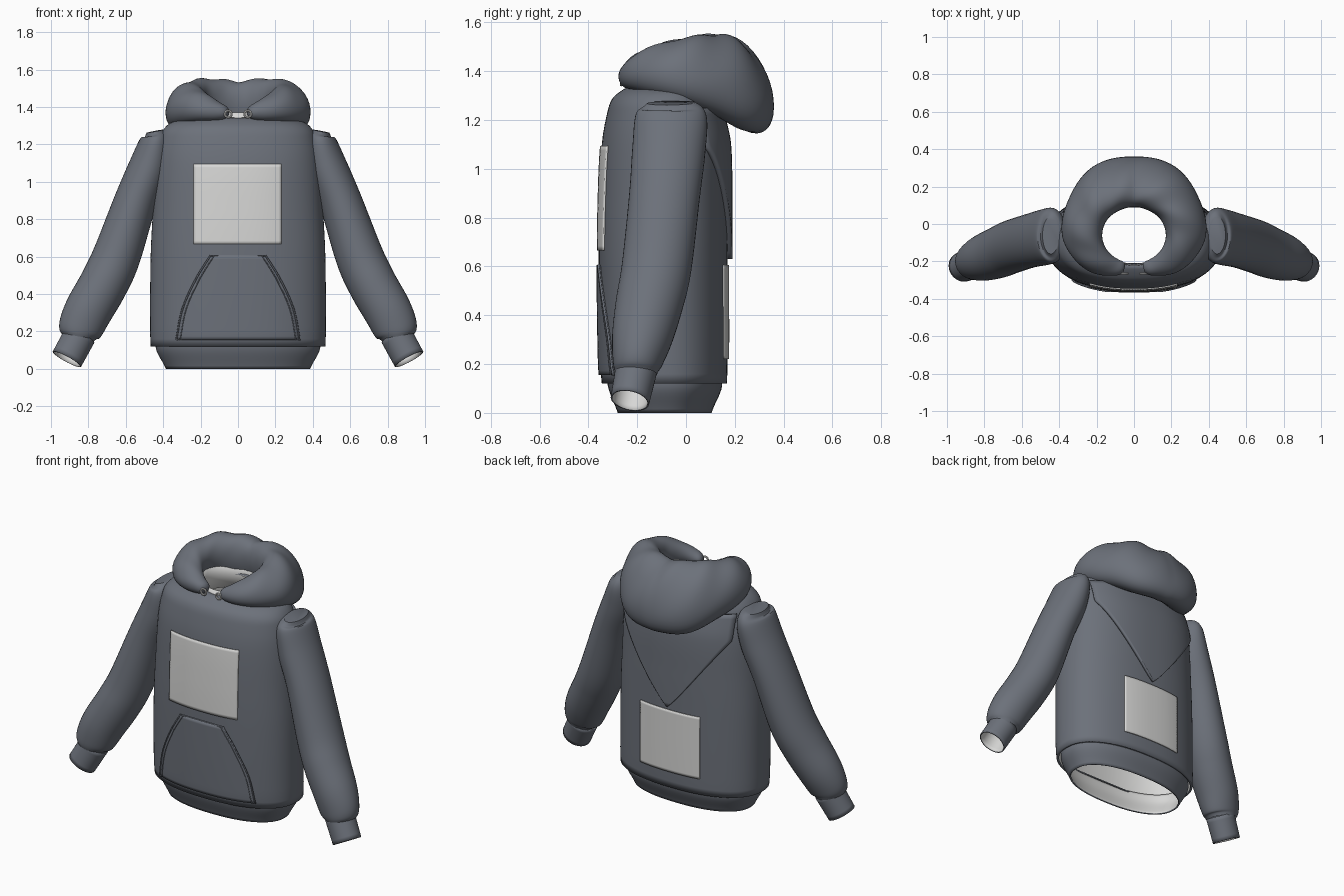
import bpy, bmesh, math
from mathutils import Vector

if "Cube" in bpy.data.objects:
    bpy.data.objects.remove(bpy.data.objects["Cube"])


def make_material(name, rgb):
    m = bpy.data.materials.new(name)
    m.use_nodes = True
    m.diffuse_color = (*rgb, 1)
    m.node_tree.nodes["Principled BSDF"].inputs["Base Color"].default_value = (*rgb, 1)
    return m


FABRIC = make_material("slate fabric", (0.15, 0.165, 0.195))
LIGHT = make_material("light grey", (0.68, 0.68, 0.67))


def smooth_keys(keys, t):
    """Smooth interpolation of rows whose first entry is the parameter."""
    n = len(keys)
    i = max(k for k in range(n - 1) if k == 0 or keys[k][0] <= t)

    def slope(k, c):
        a, b = keys[max(k - 1, 0)], keys[min(k + 1, n - 1)]
        return (b[c] - a[c]) / (b[0] - a[0])

    a, b = keys[i], keys[i + 1]
    h = b[0] - a[0]
    s = min(max((t - a[0]) / h, 0), 1)
    return [(2*s**3 - 3*s**2 + 1) * a[c] + (3*s**2 - 2*s**3) * b[c]
            + h * ((s**3 - 2*s**2 + s) * slope(i, c) + (s**3 - s**2) * slope(i + 1, c))
            for c in range(1, len(a))]


def finish(name, bm, mats, thick=0, mirror=False):
    me = bpy.data.meshes.new(name)
    bm.to_mesh(me)
    bm.free()
    ob = bpy.data.objects.new(name, me)
    bpy.context.collection.objects.link(ob)
    for m in mats:
        me.materials.append(m)
    if thick:
        mod = ob.modifiers.new("thickness", "SOLIDIFY")
        mod.thickness = thick
        mod.offset = -1
        mod.material_offset = len(mats) - 1
    if mirror:
        ob.modifiers.new("mirror", "MIRROR").use_mirror_merge = False
    bpy.ops.object.select_all(action="DESELECT")
    ob.select_set(True)
    bpy.context.view_layer.objects.active = ob
    bpy.ops.object.shade_smooth_by_angle(angle=math.radians(45))
    return ob


def skin(rows, closed=True, caps=(False, False)):
    """Quads between successive rows of points."""
    bm = bmesh.new()
    vs = [[bm.verts.new(p) for p in row] for row in rows]
    n = len(rows[0])
    for a, b in zip(vs, vs[1:]):
        for i in range(n if closed else n - 1):
            j = (i + 1) % n
            bm.faces.new((a[i], a[j], b[j], b[i]))
    if caps[0]:
        bm.faces.new(vs[0][::-1])
    if caps[1]:
        bm.faces.new(vs[-1])
    return bm


def span(a, b, n):
    return [a + (b - a) * i / n for i in range(n + 1)]


# Torso: height, half width, front, back
TORSO = [(0.12, 0.467, -0.345, 0.168), (0.2, 0.47, -0.352, 0.17), (0.6, 0.467, -0.358, 0.17),
         (0.85, 0.455, -0.356, 0.17), (1.1, 0.44, -0.345, 0.165), (1.22, 0.42, -0.325, 0.14),
         (1.29, 0.39, -0.3, 0.12), (1.33, 0.32, -0.25, 0.11), (1.345, 0.19, -0.215, 0.1)]
POWER = 2.3


def oval(hx, front, back, z, n=96):
    cy, hy = (front + back) / 2, (back - front) / 2
    pts = []
    for i in range(n):
        c, s = math.cos(math.tau * i / n), math.sin(math.tau * i / n)
        pts.append((hx * math.copysign(abs(c) ** (2 / POWER), c),
                    cy + hy * math.copysign(abs(s) ** (2 / POWER), s), z))
    return pts


def torso_y(x, z, side):
    hx, f, b = smooth_keys(TORSO, z)
    return (f + b) / 2 + side * (b - f) / 2 * max(0, 1 - abs(x / hx) ** POWER) ** (1 / POWER)


heights = span(0.12, 1.22, 28) + span(1.24, 1.345, 10)
finish("torso", skin([oval(*smooth_keys(TORSO, z), z) for z in heights]), [FABRIC, LIGHT], 0.015)

# Waistband tucked under the torso hem
BAND = [(0, 0.385, -0.28, 0.105), (0.02, 0.395, -0.287, 0.112),
        (0.1, 0.437, -0.318, 0.146), (0.16, 0.44, -0.325, 0.148)]
finish("waistband", skin([oval(*smooth_keys(BAND, z), z) for z in span(0, 0.16, 10)]),
       [FABRIC, LIGHT], 0.01)


# Patches that follow the torso surface
def patch(name, z0, z1, left, right, side, lift, mat, rows=24, cols=32):
    pts = []
    for z in span(z0, z1, rows):
        xs = span(left(z), right(z), cols)
        if side > 0:
            xs.reverse()
        pts.append([(x, torso_y(x, z, side) + side * lift, z) for x in xs])
    return finish(name, skin(pts, closed=False), [mat], lift + 0.001)


patch("chest_panel", 0.666, 1.094, lambda z: -0.238, lambda z: 0.233, -1, 0.007, LIGHT)
patch("back_panel", 0.22, 0.605, lambda z: -0.205, lambda z: 0.205, 1, 0.007, LIGHT)


def pocket_half(z):
    return smooth_keys([(0.155, 0.33), (0.32, 0.297), (0.48, 0.225), (0.605, 0.148)], z)[0]


def flap_half(z):
    return 0.003 + 0.375 * min(1, (z - 0.63) / 0.47) ** 0.92


patch("front_pocket", 0.155, 0.605, lambda z: -pocket_half(z), pocket_half, -1, 0.009, FABRIC)
patch("hood_back_flap", 0.63, 1.25, lambda z: -flap_half(z), flap_half, 1, 0.02, FABRIC)


# Piping along sewn edges
def piping(name, points, radius):
    cu = bpy.data.curves.new(name, "CURVE")
    cu.dimensions = "3D"
    cu.bevel_depth = radius
    cu.bevel_resolution = 1
    sp = cu.splines.new("POLY")
    sp.points.add(len(points) - 1)
    for p, co in zip(sp.points, points):
        p.co = (*co, 1)
    cu.materials.append(FABRIC)
    ob = bpy.data.objects.new(name, cu)
    bpy.context.collection.objects.link(ob)


def on_front(x, z):
    return (x, torso_y(x, z, -1) - 0.009, z)


zs = span(0.155, 0.605, 20)
edge = [on_front(-pocket_half(z), z) for z in zs] + [on_front(pocket_half(z), z) for z in zs[::-1]]
piping("pocket_edge", edge + edge[:1], 0.005)
hem = [on_front(pocket_half(z) - 0.02, z) for z in zs]
for sign, side in ((1, "left"), (-1, "right")):
    piping(side + "_pocket_stitch", [(sign * x, y, z) for x, y, z in hem], 0.003)


# Sleeves and cuffs: step, centre x y z, width radius, depth radius
def tube(name, keys, steps, caps, mats, thick):
    rows = []
    params = span(0, len(keys) - 1, steps)
    for t in params:
        x, y, z, ru, rv = smooth_keys(keys, t)
        c = Vector((x, y, z))
        a = Vector(smooth_keys(keys, max(t - 0.2, 0))[:3])
        b = Vector(smooth_keys(keys, min(t + 0.2, len(keys) - 1))[:3])
        d = (b - a).normalized()
        v = (Vector((0, 1, 0)) - d * d.y).normalized()
        u = v.cross(d)
        rows.append([c + u * ru * math.cos(k) + v * rv * math.sin(k)
                     for k in span(0, math.tau, 40)[:-1]])
    return finish(name, skin(rows, caps=caps), mats, thick, mirror=True)


SLEEVE = [(0.445, -0.06, 1.27, 0.045, 0.1), (0.44, -0.06, 1.22, 0.083, 0.145),
          (0.475, -0.07, 1.08, 0.108, 0.15), (0.55, -0.088, 0.89, 0.114, 0.145),
          (0.65, -0.12, 0.6, 0.128, 0.143), (0.72, -0.15, 0.45, 0.13, 0.138),
          (0.80, -0.18, 0.31, 0.128, 0.124), (0.845, -0.2, 0.21, 0.117, 0.102),
          (0.858, -0.205, 0.165, 0.088, 0.086)]
tube("sleeves", [(i, *k) for i, k in enumerate(SLEEVE)], 56, (True, False), [FABRIC], 0)
CUFF = [(0, 0.845, -0.203, 0.18, 0.087, 0.086), (1, 0.915, -0.23, 0.051, 0.086, 0.08)]
tube("cuffs", CUFF, 6, (False, False), [FABRIC, LIGHT], 0.007)

# Rolled hood: angle from back, inner radius, outer radius, top, bottom, lean
HOOD = [(0, 0.15, 0.42, 1.535, 1.145, 0.09), (30, 0.153, 0.428, 1.55, 1.16, 0.08),
        (60, 0.165, 0.4, 1.548, 1.23, 0.05), (90, 0.17, 0.385, 1.525, 1.285, 0.03),
        (110, 0.167, 0.348, 1.5, 1.31, 0.02), (130, 0.16, 0.305, 1.465, 1.325, 0.01),
        (150, 0.153, 0.25, 1.425, 1.33, 0), (160, 0.155, 0.225, 1.405, 1.34, 0),
        (164, 0.17, 0.205, 1.39, 1.355, 0)]
rows = []
for deg in span(-164, 164, 96):
    ri, ro, top, bottom, lean = smooth_keys(HOOD, abs(deg))
    t = math.radians(deg)
    half = (top - bottom) / 2
    rise = math.sqrt(half * half - lean * lean)
    row = []
    for k in span(0, math.tau, 36)[:-1]:
        # Soft cloth folds on the outer half
        fold = 0.005 * math.sin(9 * t + 2 * k) * max(0, math.sin(k)) * math.cos(t / 2)
        r = (ri + ro) / 2 + (ro - ri) / 2 * math.cos(k) + fold
        z = (top + bottom) / 2 + rise * math.sin(k) - lean * math.cos(k) + fold
        row.append((r * math.sin(t), -0.06 + r * math.cos(t), z))
    rows.append(row[::-1])
bm = skin(rows, caps=(True, True))
bmesh.ops.recalc_face_normals(bm, faces=bm.faces)
finish("hood", bm, [FABRIC])

# Neck lining below the hood roll
rows = []
for z in (1.25, 1.33, 1.4):
    rows.append([(0.178 * math.sin(t), -0.06 + 0.158 * math.cos(t), z - 0.03 * max(0, -math.cos(t)))
                 for t in span(0, math.tau, 64)[:-1]])
finish("neck_lining", skin(rows), [LIGHT], 0.005)

# Drawstring eyelets at the throat
for sign, side in ((1, "left"), (-1, "right")):
    bpy.ops.mesh.primitive_torus_add(major_radius=0.018, minor_radius=0.006, major_segments=20,
                                     minor_segments=8, location=(sign * 0.052, -0.265, 1.362),
                                     rotation=(math.pi / 2, 0, 0))
    ob = bpy.context.object
    ob.name = side + "_eyelet"
    ob.data.materials.append(LIGHT)
    bpy.ops.object.shade_smooth_by_angle()
